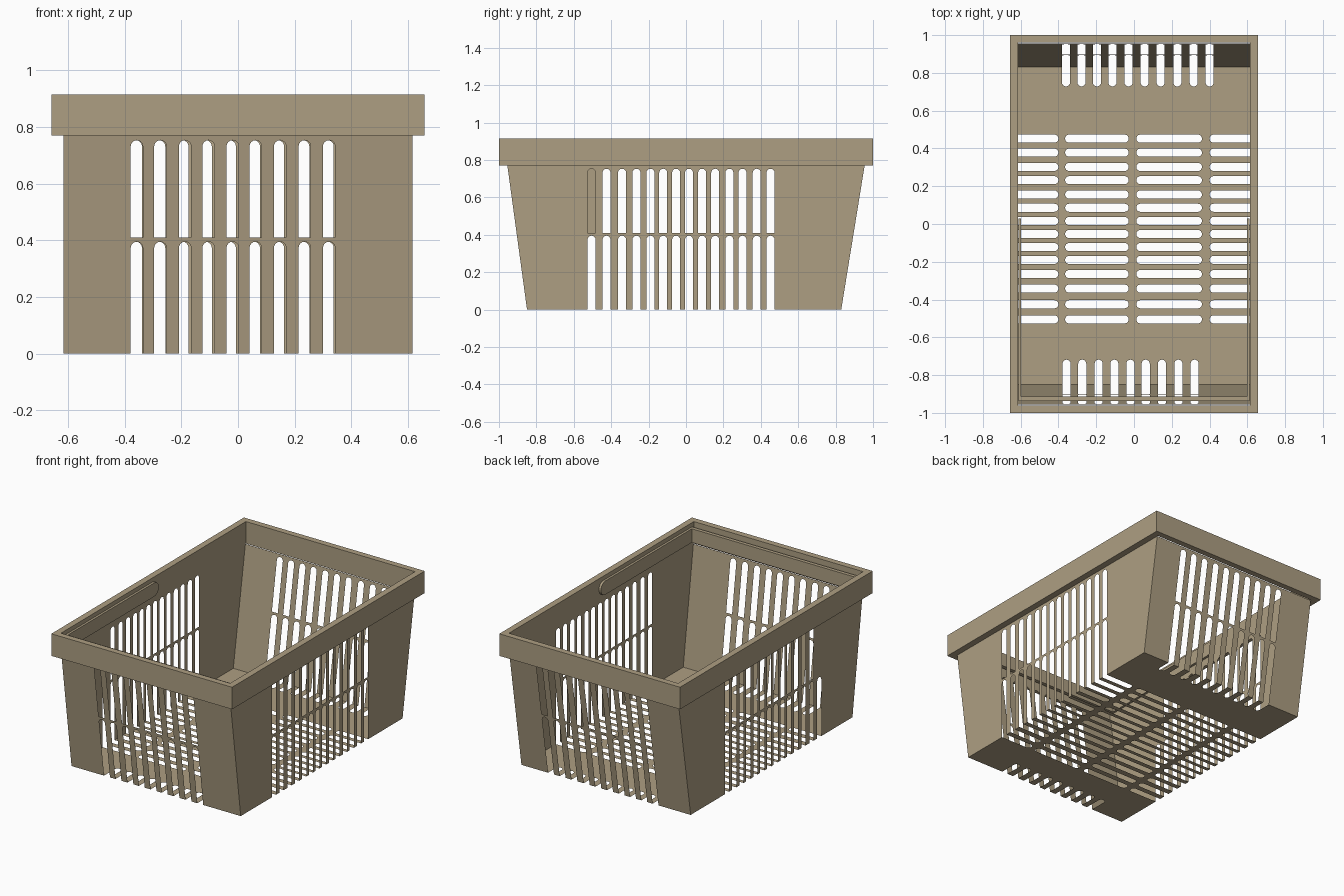
import bpy, bmesh, math

cube = bpy.data.objects.get("Cube")
if cube:
    bpy.data.objects.remove(cube, do_unlink=True)

tan = bpy.data.materials.new("tan_plastic")
tan.use_nodes = True
TAN = (0.42, 0.345, 0.225, 1.0)
tan.diffuse_color = TAN
tan.node_tree.nodes["Principled BSDF"].inputs["Base Color"].default_value = TAN

HALF_X, WALL_TOP, RIM_TOP = 0.615, 0.77, 0.915
FRONT, BACK, FLARE = -0.85, 0.83, 0.955   # floor ends, and both ends at wall top
R = 0.0215                                # slot half width


def make_object(name, bm):
    bmesh.ops.remove_doubles(bm, verts=bm.verts, dist=1e-5)
    mesh = bpy.data.meshes.new(name)
    bm.to_mesh(mesh)
    bm.free()
    mesh.materials.append(tan)
    obj = bpy.data.objects.new(name, mesh)
    bpy.context.collection.objects.link(obj)
    return obj


def edge_points(u, v, arch):
    """Slot end, left to right: flat (0), rounded upward (1) or downward (-1)."""
    if not arch:
        return [(u - R, v), (u + R, v)]
    steps = 8
    return [(u - R * math.cos(math.pi * i / steps),
             v + arch * R * (math.sin(math.pi * i / steps) - 1)) for i in range(steps + 1)]


def slotted_panel(name, place, left, right, v0, v1, slots, flip=False):
    """Thin sheet with slots. left/right are (bottom, top) u limits;
    slots are (u, [(start, end, round_start, round_end), ...])."""
    bm = bmesh.new()

    def face(points):
        verts = [bm.verts.new(place(u, v)) for u, v in points]
        bm.faces.new(verts[::-1] if flip else verts)

    # Solid strips between slot columns
    edge = left
    for u, _ in slots + [(None, None)]:
        end = right if u is None else (u - R, u - R)
        face([(edge[0], v0), (end[0], v0), (end[1], v1), (edge[1], v1)])
        edge = None if u is None else (u + R, u + R)
    # Bridges left between the holes of each column
    for u, holes in slots:
        low, low_v = edge_points(u, v0, 0), v0
        for start, stop, round_start, round_end in holes:
            if start - low_v > 1e-4:
                face(low + edge_points(u, start, -1 if round_start else 0)[::-1])
            low, low_v = edge_points(u, stop, 1 if round_end else 0), stop
        if v1 - low_v > 1e-4:
            face(low + edge_points(u, v1, 0)[::-1])
    return make_object(name, bm)


LOWER = (0.0, 0.395, False, True)
UPPER = (0.41, 0.753, False, True)
front_x = [-.357, -.274, -.187, -.104, -.019, .062, .148, .235, .321]
back_x = [-.36, -.278, -.196, -.114, -.029, .056, .141, .23, .316, .40]
side_y = [-.505, -.425, -.342, -.265, -.19, -.122, -.053,
          .016, .086, .156, .232, .302, .378, .452]


# End walls lean outward
def front_place(u, v):
    return (u, FRONT + (-FLARE - FRONT) * v / WALL_TOP, v)


def back_place(u, v):
    return (u, BACK + (FLARE - BACK) * v / WALL_TOP, v)


full = (-HALF_X, -HALF_X), (HALF_X, HALF_X)
slotted_panel("front_wall", front_place, *full, 0, WALL_TOP,
              [(x, [LOWER, UPPER]) for x in front_x])
slotted_panel("back_wall", back_place, *full, 0, WALL_TOP,
              [(x, [LOWER, UPPER]) for x in back_x], flip=True)

# Upright side walls; one upper slot on the right is closed
for name, sx in (("left_wall", 1), ("right_wall", -1)):
    slots = [(y, [LOWER, UPPER]) for y in side_y]
    if sx < 0:
        slots[0] = (side_y[0], [LOWER])
    slotted_panel(name, lambda u, v, s=sx: (s * HALF_X, u, v),
                  (FRONT, -FLARE), (BACK, FLARE), 0, WALL_TOP, slots, flip=sx < 0)

# Floor: slatted middle and two end pieces whose slots run into the walls
MID0, MID1 = -0.56, 0.51
rows = [(-HALF_X, -.40, False, True), (-.365, -.028, True, True),
        (.012, .36, True, True), (.40, HALF_X, True, False)]
slotted_panel("floor_middle", lambda u, v: (v, u, 0), (MID0, MID0), (MID1, MID1),
              -HALF_X, HALF_X, [(y, rows) for y in side_y])
slotted_panel("floor_front", lambda u, v: (u, v, 0), *full, FRONT, MID0,
              [(x, [(FRONT, -.718, False, True)]) for x in front_x], flip=True)
slotted_panel("floor_back", lambda u, v: (u, v, 0), *full, MID1, BACK,
              [(x, [(.728, BACK, True, False)]) for x in back_x], flip=True)

# Rim: rectangular ring
bm = bmesh.new()
loops = []
for hx, hy, z in ((0.657, 1.0, WALL_TOP), (0.657, 1.0, RIM_TOP),
                  (HALF_X, 0.96, RIM_TOP), (HALF_X, 0.96, WALL_TOP)):
    loops.append([bm.verts.new((sx * hx, sy * hy, z))
                  for sx, sy in ((-1, -1), (1, -1), (1, 1), (-1, 1))])
for a, b in zip(loops, loops[1:] + loops[:1]):
    for i in range(4):
        j = (i + 1) % 4
        bm.faces.new((a[i], a[j], b[j], b[i]))
make_object("rim", bm)

# Handle folded down inside the front half: two round-ended arms and a cross bar
H0, H1, PIVOT_Y, BAR_OUT, BAR_IN = 0.80, 0.89, -0.015, -0.937, -0.913
ARM_IN, ARM_OUT = 0.597, 0.612
bm = bmesh.new()


def prism(profile, x0, x1):
    base = bm.faces.new([bm.verts.new((x0, y, z)) for y, z in profile])
    out = bmesh.ops.extrude_face_region(bm, geom=[base])["geom"]
    bmesh.ops.translate(bm, vec=(x1 - x0, 0, 0),
                        verts=[g for g in out if isinstance(g, bmesh.types.BMVert)])


mid, rad = (H0 + H1) / 2, (H1 - H0) / 2
arm = [(BAR_OUT, H1), (BAR_OUT, H0)]
for i in range(13):
    a = -math.pi / 2 + math.pi * i / 12
    arm.append((PIVOT_Y + rad * math.cos(a), mid + rad * math.sin(a)))
prism(arm, ARM_IN, ARM_OUT)
prism(arm, -ARM_OUT, -ARM_IN)
prism([(BAR_OUT, H1), (BAR_OUT, H0), (BAR_IN, H0), (BAR_IN, H1)], -ARM_IN, ARM_IN)
bmesh.ops.recalc_face_normals(bm, faces=bm.faces)
make_object("handle", bm)
